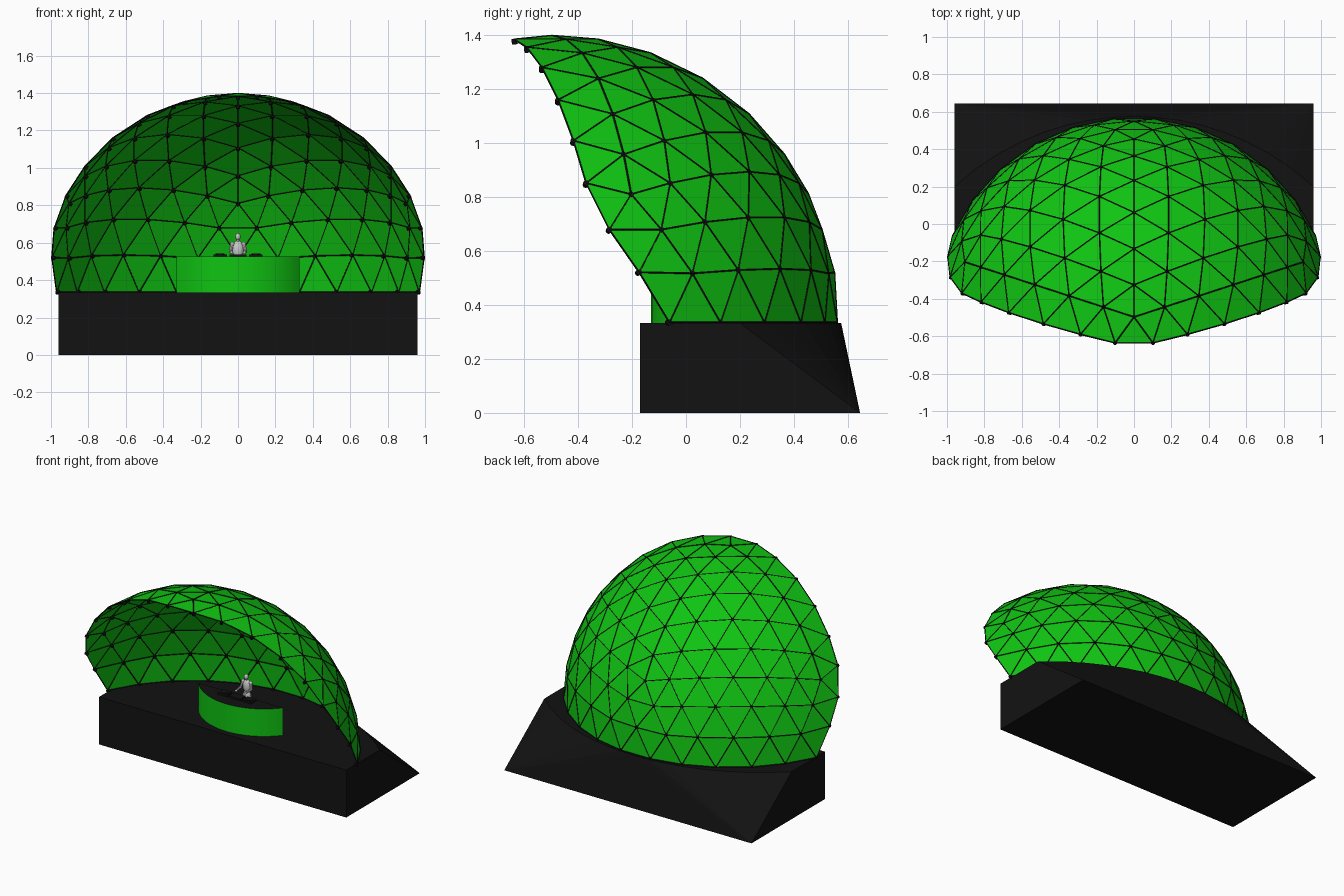
import bpy, bmesh, math
from mathutils import Vector, Matrix

if "Cube" in bpy.data.objects:
    bpy.data.objects.remove(bpy.data.objects["Cube"])

R, C = 1.063, Vector((0, -0.497, 0.335))   # dome radius and centre
TOP = 0.333                                # stage floor height
N = 6                                      # geodesic frequency


def material(name, col):
    m = bpy.data.materials.new(name)
    m.diffuse_color = (*col, 1)
    m.use_nodes = True
    m.node_tree.nodes["Principled BSDF"].inputs["Base Color"].default_value = m.diffuse_color
    return m


GREEN = material("green", (0.005, 0.55, 0.006))
BLACK = material("black", (0.006, 0.006, 0.006))


def finish(name, bm, mat=None, smooth=False):
    me = bpy.data.meshes.new(name)
    bm.to_mesh(me)
    bm.free()
    ob = bpy.data.objects.new(name, me)
    bpy.context.collection.objects.link(ob)
    if mat:
        me.materials.append(mat)
    if smooth:
        bpy.context.view_layer.objects.active = ob
        ob.select_set(True)
        bpy.ops.object.shade_smooth_by_angle(angle=math.radians(40))
        ob.select_set(False)
    return ob


def rod(bm, a, b, r1, r2, seg=4):
    a, b = Vector(a), Vector(b)
    d = b - a
    m = Matrix.Translation((a + b) / 2) @ d.to_track_quat('Z', 'Y').to_matrix().to_4x4()
    bmesh.ops.create_cone(bm, cap_ends=True, segments=seg, radius1=r1, radius2=r2,
                          depth=d.length, matrix=m)


def ball(bm, p, r, scale=(1, 1, 1), u=12, v=8):
    m = Matrix.Translation(p) @ Matrix.Diagonal((*scale, 1))
    bmesh.ops.create_uvsphere(bm, u_segments=u, v_segments=v, radius=r, matrix=m)


def box(bm, c, s):
    bmesh.ops.create_cube(bm, size=1, matrix=Matrix.Translation(c) @ Matrix.Diagonal((*s, 1)))


# Geodesic shell: upper icosahedron triangles split N times and pushed to the sphere
def ico(az, z):
    a, r = math.radians(az), math.sqrt(1 - z * z)
    return Vector((r * math.sin(a), r * math.cos(a), z))


h = 1 / math.sqrt(5)
apex = Vector((0, 0, 1))
tris = []
for k in range(5):
    u0, u1 = ico(72 * k, h), ico(72 * k + 72, h)
    l0, l1 = ico(72 * k + 36, -h), ico(72 * k + 108, -h)
    tris += [(apex, u1, u0), (u0, u1, l0), (u1, l1, l0)]

bm = bmesh.new()
for a, b, c in tris:
    g = {(i, j): bm.verts.new((a + (b - a) * i / N + (c - a) * j / N).normalized())
         for i in range(N + 1) for j in range(N + 1 - i)}
    for i in range(N):
        for j in range(N - i):
            bm.faces.new((g[i, j], g[i + 1, j], g[i, j + 1]))
            if i + j < N - 1:
                bm.faces.new((g[i + 1, j], g[i + 1, j + 1], g[i, j + 1]))
bmesh.ops.remove_doubles(bm, verts=bm.verts, dist=1e-4)

# Open front: furthest azimuth kept on each ring, counted from the apex
limit = [180, 144, 108, 96, 90, 87, 84, 78, 72, 66]


def outside(v):
    if v.co.z < -0.01:
        return True
    el = math.degrees(math.asin(min(1, v.co.z)))
    if el > 85:
        return False
    ring = min(range(1, 10), key=lambda k: abs(el - ring_el[k]))
    # within the cap the rings sag, so use the rim line instead of the azimuth alone
    return v.co.y < math.cos(math.radians(limit[ring])) * math.cos(math.radians(el)) - 0.05


rim = [apex + (ico(144, h) - apex) * 1 / N] + \
      [apex + (ico(72, h) - apex) * (k - 1) / N + (ico(144, h) - apex) / N for k in range(2, 7)]
ring_el = [90] + [math.degrees(math.asin(p.normalized().z)) for p in rim] + [19, 9.7, 0]
bmesh.ops.delete(bm, geom=[v for v in bm.verts if outside(v)], context='VERTS')
bmesh.ops.delete(bm, geom=[v for v in bm.verts if not v.link_faces], context='VERTS')
for v in bm.verts:
    v.co = C + v.co * R
bmesh.ops.recalc_face_normals(bm, faces=bm.faces)
nodes = [v.co.copy() for v in bm.verts]
edges = [(e.verts[0].co.copy(), e.verts[1].co.copy()) for e in bm.edges]
finish("dome_shell", bm, GREEN)

# Struts along the panel edges, hubs just inside the joints
bm = bmesh.new()
for a, b in edges:
    rod(bm, a, b, 0.0035, 0.0035)
finish("dome_struts", bm, BLACK)
bm = bmesh.new()
for p in nodes:
    n = (p - C).normalized()
    rod(bm, p - n * 0.018, p + n * 0.002, 0.011, 0.011, 8)
finish("dome_hubs", bm, BLACK)

# Stage base: box front, curved top rear edge, sloping faceted back
bm = bmesh.new()
W, F, B = 0.96, -0.17, 0.645
lo = [bm.verts.new(p) for p in ((-W, F, 0), (W, F, 0), (W, B, 0), (-W, B, 0))]
front = [bm.verts.new((-W, F, TOP)), bm.verts.new((W, F, TOP))]
ra = 1.416
arc = []
for i in range(17):
    x = W - 2 * W * i / 16
    arc.append(bm.verts.new((x, 0.575 - ra + math.sqrt(ra * ra - x * x), TOP)))
bm.faces.new(lo[::-1])
bm.faces.new(front + arc)
bm.faces.new((lo[0], lo[1], front[1], front[0]))
bm.faces.new((lo[1], lo[2], arc[0], front[1]))
bm.faces.new((lo[3], lo[0], front[0], arc[-1]))
for i in range(16):
    bm.faces.new((lo[2] if i < 8 else lo[3], arc[i + 1], arc[i]))
bm.faces.new((lo[2], lo[3], arc[8]))
bmesh.ops.recalc_face_normals(bm, faces=bm.faces)
finish("stage_base", bm, BLACK)

# Booth: curved green front panel with a black table top
rb, half, back = 0.42, 0.33, 0.03
a0 = math.asin(half / rb)
curve = [(rb * math.sin(t), -0.13 + rb - rb * math.cos(t))
         for t in (-a0 + 2 * a0 * i / 24 for i in range(25))]


def prism(name, pts, z0, z1, mat, closed):
    bm = bmesh.new()
    lo = [bm.verts.new((x, y, z0)) for x, y in pts]
    hi = [bm.verts.new((x, y, z1)) for x, y in pts]
    n = len(pts)
    for i in range(n if closed else n - 1):
        j = (i + 1) % n
        bm.faces.new((lo[i], lo[j], hi[j], hi[i]))
    if closed:
        bm.faces.new(lo[::-1])
        bm.faces.new(hi)
    return finish(name, bm, mat, True)


prism("booth_panel", curve, TOP, 0.525, GREEN, False)
prism("booth_table", [(x * 0.995, y + 0.002) for x, y in curve], 0.512, 0.524, BLACK, True)

# Playing decks and mixer on the table
bm = bmesh.new()
for x in (-0.095, 0.095):
    box(bm, (x, -0.01, 0.53), (0.07, 0.06, 0.014))
    rod(bm, (x, -0.01, 0.537), (x, -0.01, 0.541), 0.024, 0.024, 20)
box(bm, (0, -0.01, 0.53), (0.09, 0.06, 0.014))
finish("decks", bm, BLACK)

# Performer standing behind the table
Y = 0.1
bm = bmesh.new()
ball(bm, (0, Y - 0.008, 0.632), 0.016, (0.85, 1, 1.2))
rod(bm, (0, Y, 0.6), (0, Y - 0.003, 0.622), 0.009, 0.008, 10)
ball(bm, (0, Y, 0.565), 0.05, (0.6, 0.4, 0.95))
ball(bm, (0, Y, 0.5), 0.04, (0.7, 0.5, 0.9))
for s in (-1, 1):
    ball(bm, (s * 0.03, Y, 0.593), 0.012)
    rod(bm, (s * 0.031, Y, 0.595), (s * 0.041, Y - 0.012, 0.55), 0.01, 0.008, 8)
    rod(bm, (s * 0.041, Y - 0.012, 0.552), (s * 0.035, Y - 0.065, 0.548), 0.008, 0.006, 8)
    ball(bm, (s * 0.035, Y - 0.07, 0.548), 0.008)
    rod(bm, (s * 0.015, Y, 0.5), (s * 0.018, Y, 0.34), 0.017, 0.009, 10)
    box(bm, (s * 0.018, Y - 0.012, 0.34), (0.02, 0.048, 0.014))
finish("performer", bm, None, True)
